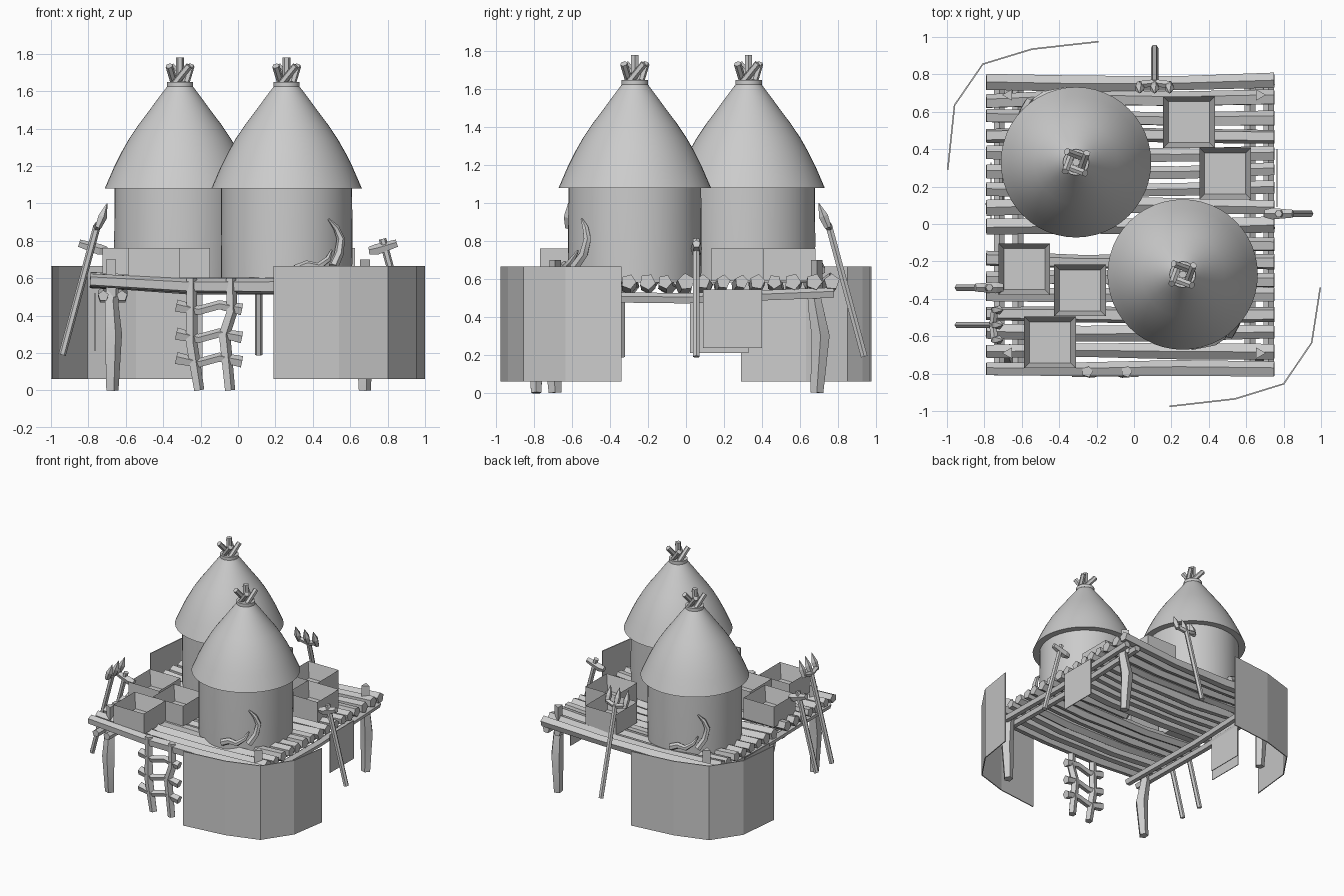
import bpy, bmesh, math, random
from mathutils import Vector, Matrix

random.seed(4)
cube = bpy.data.objects.get("Cube")
if cube:
    bpy.data.objects.remove(cube, do_unlink=True)

grey = bpy.data.materials.new("plain grey")
grey.use_nodes = True
grey.diffuse_color = (0.6, 0.6, 0.6, 1)
grey.node_tree.nodes["Principled BSDF"].inputs["Base Color"].default_value = (0.6, 0.6, 0.6, 1)


def finish(name, bm, smooth=None):
    bmesh.ops.recalc_face_normals(bm, faces=bm.faces)
    mesh = bpy.data.meshes.new(name)
    bm.to_mesh(mesh)
    bm.free()
    mesh.materials.append(grey)
    ob = bpy.data.objects.new(name, mesh)
    bpy.context.collection.objects.link(ob)
    if smooth:
        bpy.ops.object.select_all(action='DESELECT')
        ob.select_set(True)
        bpy.context.view_layer.objects.active = ob
        bpy.ops.object.shade_smooth_by_angle(angle=math.radians(smooth))
    return ob


def tube(name, points, radii, sides=5, roll=0.0, smooth=None):
    """Sweep a polygon along a path, one radius per point."""
    pts = [Vector(p) for p in points]
    if not isinstance(radii, (list, tuple)):
        radii = [radii] * len(pts)
    bm = bmesh.new()
    main = (pts[-1] - pts[0]).normalized()
    ref = Vector((0, 0, 1)) if abs(main.z) < 0.8 else Vector((1, 0, 0))
    rings = []
    for i, (p, r) in enumerate(zip(pts, radii)):
        t = (pts[min(i + 1, len(pts) - 1)] - pts[max(i - 1, 0)]).normalized()
        u = (ref - t * ref.dot(t)).normalized()
        v = t.cross(u)
        angles = [roll + math.tau * k / sides for k in range(sides)]
        rings.append([bm.verts.new(p + r * (u * math.cos(a) + v * math.sin(a))) for a in angles])
    for a, b in zip(rings, rings[1:]):
        for k in range(sides):
            j = (k + 1) % sides
            bm.faces.new((a[k], a[j], b[j], b[k]))
    bm.faces.new(rings[0])
    bm.faces.new(rings[-1])
    return finish(name, bm, smooth)


def lathe(name, profile, centre, sides=48):
    """Turn a radius/height profile around a vertical axis."""
    bm = bmesh.new()
    verts = [bm.verts.new((r, 0, z)) for r, z in profile]
    edges = [bm.edges.new(pair) for pair in zip(verts, verts[1:])]
    bmesh.ops.spin(bm, geom=verts + edges, cent=(0, 0, 0), axis=(0, 0, 1),
                   angle=math.tau, steps=sides, use_duplicate=False)
    bmesh.ops.remove_doubles(bm, verts=bm.verts, dist=0.0005)
    bmesh.ops.translate(bm, verts=bm.verts, vec=(*centre, 0))
    return finish(name, bm, 35)


def sheet(name, path, z0, z1, thickness=0.008):
    """Upright thin sheet following a ground path."""
    bm = bmesh.new()
    low = [bm.verts.new((x, y, z0)) for x, y in path]
    high = [bm.verts.new((x, y, z1)) for x, y in path]
    for i in range(len(path) - 1):
        bm.faces.new((low[i], low[i + 1], high[i + 1], high[i]))
    ob = finish(name, bm)
    mod = ob.modifiers.new("thickness", 'SOLIDIFY')
    mod.thickness, mod.offset = thickness, 0


def crate(name, x, y):
    """Open box with a thick rim."""
    bm = bmesh.new()
    bmesh.ops.create_cube(bm, size=1, matrix=Matrix.Translation((x, y, 0.675))
                          @ Matrix.Diagonal((0.276, 0.276, 0.17, 1)))
    top = max(bm.faces, key=lambda f: f.calc_center_median().z)
    bmesh.ops.inset_region(bm, faces=[top], thickness=0.04)
    bmesh.ops.translate(bm, verts=top.verts, vec=(0, 0, -0.12))
    finish(name, bm)


# Deck logs running side to side, sagging in the middle
rows = 17
for i in range(rows):
    y = -0.77 + 1.53 * i / (rows - 1)
    if i == 7:
        start = 0.0
    else:
        start = -0.79
    wobble = [random.uniform(-0.012, 0.012) for _ in range(4)]
    path = []
    for k in range(4):
        x = start + (0.75 - start) * k / 3
        path.append((x, y + wobble[k], 0.555 + 0.03 * (x / 0.75) ** 2))
    tube("deck_log", path, [random.uniform(0.036, 0.046) for _ in path], 5,
         random.uniform(0, math.tau), smooth=30)

# Beams under the deck
for x in (-0.72, -0.62, 0.62, 0.72):
    tube("cross_beam", [(x, -0.81, 0.505), (x, 0, 0.495), (x, 0.78, 0.525)], 0.03, 5, smooth=30)

# Corner legs with short post tops
for sx in (-1, 1):
    for sy in (-1, 1):
        tube("corner_leg", [(sx * 0.675, sy * 0.69, 0), (sx * 0.67, sy * 0.71, 0.3),
                            (sx * 0.68, sy * 0.68, 0.47), (sx * 0.67, sy * 0.67, 0.57)],
             [0.036, 0.05, 0.04, 0.03], 5, smooth=30)
        tube("corner_post", [(sx * 0.67, sy * 0.69, 0.5), (sx * 0.67, sy * 0.69, 0.7)],
             0.035, 3, 0 if sx > 0 else math.pi)

# Round huts with domed thatch, a binding ring and a bundle of sticks
for number, (cx, cy, turn) in enumerate([(0.26, -0.27, 1), (-0.31, 0.33, -1)]):
    lathe("hut_wall", [(0, 0.58), (0.35, 0.58), (0.352, 0.8), (0.35, 1.09), (0, 1.09)], (cx, cy))
    lathe("hut_roof", [(0.34, 1.08), (0.402, 1.08), (0.353, 1.194), (0.315, 1.27), (0.273, 1.344),
                       (0.222, 1.42), (0.166, 1.494), (0.118, 1.56), (0.065, 1.63), (0, 1.63)], (cx, cy))
    lathe("roof_binding", [(0, 1.625), (0.07, 1.625), (0.07, 1.65), (0, 1.65)], (cx, cy), 16)
    tube("roof_centre_stick", [(cx, cy, 1.64), (cx, cy, 1.78)], 0.022, 6)
    for k in range(4):
        rot = Matrix.Rotation(k * math.pi / 2 + 0.3, 3, 'Z')
        ends = [rot @ Vector(p) + Vector((cx, cy, 0)) for p in ((0.02, -0.035, 1.64), (0.07, 0.03, 1.735))]
        tube("roof_stick", ends, 0.02, 6)
    # Curved horns at the foot of the wall
    for horn in ([(0.25, -0.32, 0.66), (0.28, -0.27, 0.73), (0.29, -0.25, 0.81), (0.265, -0.26, 0.87), (0.225, -0.28, 0.915)],
                 [(0.05, -0.38, 0.645), (0.11, -0.37, 0.67), (0.17, -0.36, 0.66), (0.22, -0.33, 0.7), (0.24, -0.3, 0.75)]):
        tube("curved_horn", [(cx + turn * x, cy + turn * y, z) for x, y, z in horn],
             [0.027, 0.025, 0.022, 0.017, 0.006], 6, smooth=50)

# Storage crates
for x, y in [(0.294, 0.545), (0.487, 0.27), (-0.586, -0.241), (-0.289, -0.355), (-0.449, -0.633)]:
    crate("storage_crate", x, y)

# Ladder
tube("ladder_rail", [(-0.21, -0.79, 0), (-0.25, -0.79, 0.25), (-0.25, -0.79, 0.6)], [0.03, 0.034, 0.03], 5, smooth=30)
tube("ladder_rail", [(-0.045, -0.79, 0), (-0.075, -0.79, 0.3), (-0.035, -0.79, 0.42), (-0.04, -0.79, 0.6)],
     [0.03, 0.034, 0.032, 0.03], 5, smooth=30)
for z in (0.16, 0.29, 0.44):
    tube("ladder_rung", [(-0.33, -0.785, z + 0.01), (-0.21, -0.79, z - 0.015), (-0.1, -0.79, z + 0.015), (0.02, -0.785, z - 0.01)],
         [0.036, 0.027, 0.027, 0.034], 5, smooth=30)

# Curved wind screens on two opposite corners
screen = [(0.19, -0.975), (0.54, -0.935), (0.8, -0.855), (0.95, -0.635), (0.996, -0.34)]
sheet("front_screen", screen, 0.06, 0.665)
sheet("back_screen", [(-x, -y) for x, y in screen[:1]] + [(-x * 1.01, -y) for x, y in screen[1:-1]]
      + [(-0.996, 0.29)], 0.06, 0.665)

# Hanging hides at the deck sides
for x, y, z in [(0.765, 0.09, 0.235), (-0.765, 0.02, 0.21), (-0.7, 0.09, 0.235)]:
    sheet("hanging_hide", [(x, y), (x, y + 0.31)], z, z + 0.31, 0.006)


# Leaning tools: out is the outward direction, side runs along the deck edge
def leaning(kind, out, centre):
    out = Vector((*out, 0))
    side = Vector((-out.y, out.x, 0))
    base = side * centre

    def at(o, s, z):
        return base + out * o + side * s + Vector((0, 0, z))
    top = 0.88 if kind == "trident" else 0.81
    tube(kind + "_shaft", [at(0.94, 0, 0.19), at(0.94 - 0.27 * (top - 0.19), 0, top)], 0.02, 6, smooth=40)
    if kind == "trident":
        tube("trident_bar", [at(0.745, -0.08, 0.89), at(0.755, 0, 0.87), at(0.745, 0.08, 0.89)], 0.02, 5)
        for s in (-0.08, 0, 0.08):
            tube("trident_prong", [at(0.75, s, 0.87), at(0.725, s, 0.93), at(0.7, s, 1.0)],
                 [0.018, 0.026, 0.002], 5)
    else:
        tube("hammer_head", [at(0.7, 0, 0.745), at(0.74, 0, 0.75), at(0.85, 0, 0.785)], [0.022, 0.032, 0.022], 5)


leaning("trident", (-1, 0), 0.54)
leaning("hammer", (-1, 0), 0.34)
leaning("hammer", (1, 0), 0.055)
leaning("trident", (0, 1), -0.11)
